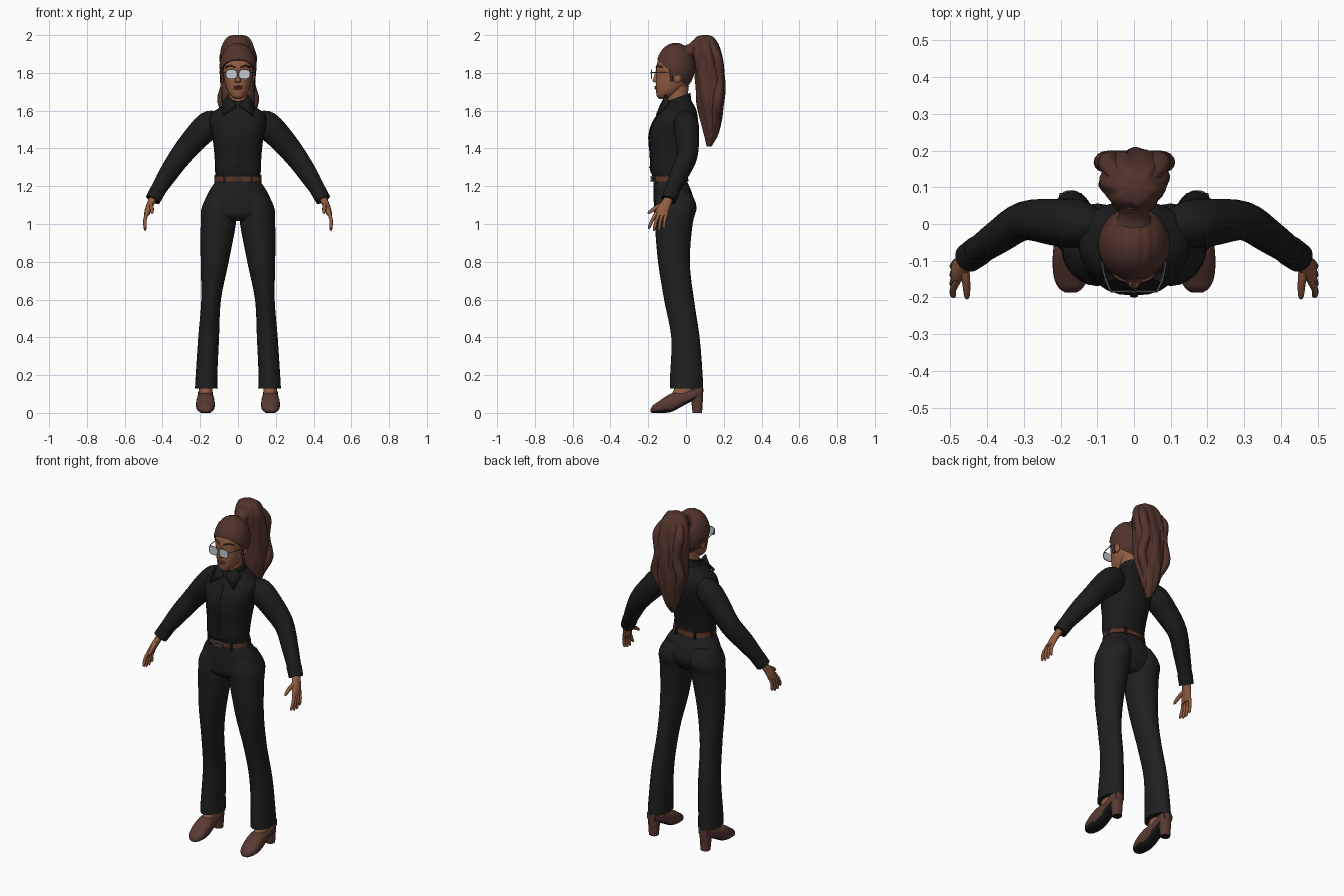
import bpy
import bmesh
from math import cos, sin, pi, radians, atan2, copysign
from mathutils import Vector, Quaternion, Matrix

if "Cube" in bpy.data.objects:
    bpy.data.objects.remove(bpy.data.objects["Cube"], do_unlink=True)


def material(name, *rgb):
    mat = bpy.data.materials.new(name)
    mat.use_nodes = True
    mat.diffuse_color = (*rgb, 1)
    bsdf = next(n for n in mat.node_tree.nodes if n.type == 'BSDF_PRINCIPLED')
    bsdf.inputs["Base Color"].default_value = (*rgb, 1)
    bsdf.inputs["Roughness"].default_value = 0.7
    return mat


shirt = material("black shirt", .011, .011, .012)
cloth = material("charcoal trousers", .014, .014, .015)
skin = material("warm skin", .29, .11, .055)
hair = material("dark brown hair", .085, .034, .025)
leather = material("brown shoe leather", .1, .042, .032)
belt_brown = material("belt brown", .11, .035, .022)
sole_black = material("sole black", .01, .01, .01)
lens_grey = material("pale lens", .55, .6, .64)
metal = material("grey metal", .22, .21, .2)
lip = material("lip", .2, .055, .04)

LEVEL = Quaternion()
FORWARD = Quaternion((1, 0, 0), pi / 2)


def finish(name, bm, mats, mirror=False):
    bmesh.ops.recalc_face_normals(bm, faces=bm.faces)
    mesh = bpy.data.meshes.new(name)
    bm.to_mesh(mesh)
    bm.free()
    obj = bpy.data.objects.new(name, mesh)
    bpy.context.collection.objects.link(obj)
    for mat in mats:
        mesh.materials.append(mat)
    bpy.ops.object.select_all(action='DESELECT')
    obj.select_set(True)
    bpy.context.view_layer.objects.active = obj
    bpy.ops.object.shade_smooth_by_angle(angle=radians(50))
    if mirror:
        obj.modifiers.new("mirror", 'MIRROR')
    return obj


def smooth_rows(rows, steps):
    """Catmull-Rom interpolation of every number in the rows."""
    rows = [rows[0], *rows, rows[-1]]
    out = []
    for a, b, c, d in zip(rows, rows[1:], rows[2:], rows[3:]):
        for k in range(steps):
            t = k / steps
            out.append([q + t / 2 * (r - p + t * (2*p - 5*q + 4*r - s + t * (3*(q - r) + s - p)))
                        for p, q, r, s in zip(a, b, c, d)])
    return out + [list(rows[-1])]


def loft(name, mat, rows, frame=None, mirror=False, sides=24, steps=4, square=1, ripple=None):
    """Skin elliptical rings (x, y, z, a, b); without a frame they follow the path."""
    rows = smooth_rows(rows, steps)
    centres = [Vector(r[:3]) for r in rows]
    bm = bmesh.new()
    rings = []
    for i, (x, y, z, a, b) in enumerate(rows):
        along = centres[min(i + 1, len(rows) - 1)] - centres[max(i - 1, 0)]
        turn = frame or along.to_track_quat('Z', 'Y')
        ring = []
        for k in range(sides):
            ang = 2 * pi * k / sides
            c, s = (copysign(abs(f) ** square, f) for f in (cos(ang), sin(ang)))
            grow = ripple(ang, z) if ripple else 1
            local = Vector((max(a, .001) * c, max(b, .001) * s, 0)) * grow
            ring.append(bm.verts.new(centres[i] + turn @ local))
        rings.append(ring)
    for low, high in zip(rings, rings[1:]):
        for k in range(sides):
            j = (k + 1) % sides
            bm.faces.new((low[k], low[j], high[j], high[k]))
    bm.faces.new(rings[0])
    bm.faces.new(rings[-1])
    return finish(name, bm, [mat], mirror)


def upright(name, mat, rows, **options):
    """Loft level rings given as (height, front, back, half width, x)."""
    full = [(*r, 0)[:5] for r in rows]
    return loft(name, mat, [(x, (f + b) / 2, z, w, (b - f) / 2) for z, f, b, w, x in full],
                LEVEL, **options)


def tube(name, mat, points, radius, **options):
    return loft(name, mat, [(*p, radius, radius) for p in points], sides=10, **options)


def ball(name, mat, centre, size, mirror=False):
    bm = bmesh.new()
    bmesh.ops.create_uvsphere(bm, u_segments=24, v_segments=14, radius=1,
                              matrix=Matrix.LocRotScale(Vector(centre), None, Vector(size)))
    return finish(name, bm, [mat], mirror)


def box(name, mat, centre, size, mirror=False):
    bm = bmesh.new()
    bmesh.ops.create_cube(bm, size=1, matrix=Matrix.LocRotScale(Vector(centre), None, Vector(size)))
    return finish(name, bm, [mat], mirror)


# Shirt body, collar and placket
upright("shirt_body", shirt, [
    (1.23, -.17, 0, .113), (1.28, -.185, 0, .121), (1.36, -.187, .02, .124), (1.46, -.195, .05, .135),
    (1.53, -.178, .063, .15), (1.58, -.148, .06, .145), (1.615, -.128, .05, .1), (1.65, -.11, .03, .055)],
    square=.88)
loft("collar_stand", shirt, [(0, -.045, 1.605, .08, .082), (0, -.042, 1.64, .066, .073),
                             (0, -.04, 1.672, .06, .068)], Quaternion((1, 0, 0), .35))
bm = bmesh.new()
bm.faces.new([bm.verts.new(p) for p in (
    (.004, -.128, 1.625), (.05, -.1, 1.68), (.082, -.088, 1.635), (.078, -.15, 1.572))])
collar = finish("collar_leaf", bm, [shirt], True)
collar.modifiers.new("thickness", 'SOLIDIFY').thickness = .012
loft("button_placket", shirt, [(0, -.185, 1.27, .011, .004), (0, -.188, 1.36, .011, .004),
                               (0, -.196, 1.46, .011, .004), (0, -.179, 1.53, .011, .004),
                               (0, -.149, 1.58, .011, .004)], LEVEL)
for i in range(4):
    ball("shirt_button", sole_black, (0, -.19 - .004 * (i > 1), 1.3 + .055 * i), (.004, .006, .004))

# Sleeves and cuffs
loft("sleeve", shirt, [
    (.10, -.005, 1.545, .045, .055), (.15, 0, 1.525, .066, .074), (.215, .005, 1.465, .064, .069),
    (.30, .008, 1.365, .053, .06), (.37, -.035, 1.265, .046, .052), (.445, -.088, 1.145, .036, .036)],
    mirror=True)
loft("cuff", shirt, [(.424, -.073, 1.178, .042, .042), (.451, -.092, 1.128, .04, .04)], mirror=True)

# Hands
upright("palm", skin, [
    (1.15, -.108, -.062, .022, .443), (1.115, -.132, -.074, .021, .46),
    (1.075, -.158, -.088, .018, .476), (1.045, -.165, -.098, .014, .485)], mirror=True)
for i in range(4):
    y, drop = -.156 + .018 * i, .01 * (i in (1, 2))
    tip = y - .038 + .008 * i
    loft("finger", skin, [(.482, y, 1.06, .01, .01), (.493, (y + tip) / 2 - .004, 1.02, .009, .009),
                          (.492, tip, .985 - drop, .008, .008), (.488, tip, .976 - drop, .003, .003)],
         mirror=True, sides=10)
loft("thumb", skin, [(.462, -.115, 1.105, .013, .015), (.457, -.16, 1.085, .011, .012),
                     (.455, -.195, 1.062, .008, .008), (.455, -.203, 1.055, .003, .003)],
     mirror=True, sides=10)

# Trousers
upright("trouser_hips", cloth, [
    (1.25, -.173, .002, .116), (1.22, -.173, .008, .123), (1.17, -.172, .03, .155),
    (1.10, -.17, .046, .184), (1.05, -.165, .03, .185), (1.015, -.13, 0, .12)], square=.9)
upright("trouser_leg", cloth, [
    (1.17, -.15, .025, .07, .08), (1.09, -.168, .056, .092, .099), (1.0, -.165, .035, .093, .104),
    (.8, -.148, .02, .074, .123), (.6, -.116, .042, .052, .142), (.4, -.078, .072, .055, .155),
    (.2, -.084, .088, .057, .166), (.13, -.086, .09, .06, .167)], mirror=True)

# Belt with buckle and loops
upright("belt", belt_brown, [(1.225, -.181, .014, .125), (1.252, -.18, .01, .122)], square=.9)
for side, size in ((1, (.005, .01, .03)), (0, (.05, .01, .005))):
    for sign in (-1, 1):
        box("buckle_bar", metal, (.024 * sign * side, -.184, 1.238 + .013 * sign * (1 - side)), size)
box("buckle_tongue", metal, (.008, -.184, 1.238), (.03, .01, .004))
for x, y in ((.07, -.16), (.118, -.075), (.06, -.004)):
    box("belt_loop", cloth, (x, y, 1.237), (.014, .024, .045), mirror=True)

# Shoes: the undersides are black
spans = [(-.187, .004, .02, .015), (-.175, 0, .04, .032), (-.15, 0, .057, .045), (-.11, 0, .085, .05),
         (-.07, .008, .106, .048), (-.02, .035, .112, .043), (.04, .065, .13, .04), (.085, .085, .15, .03)]
shoe = loft("shoe", leather, [(.172, y, (lo + hi) / 2, w, (hi - lo) / 2) for y, lo, hi, w in spans],
            FORWARD, mirror=True, square=.8)
heel = upright("shoe_heel", leather, [(.13, .015, .092, .034, .172), (.08, .025, .09, .031, .172),
                                      (0, .035, .085, .026, .172)], mirror=True, square=.8)
for obj, limit in ((shoe, -.6), (heel, -.9)):
    obj.data.materials.append(sole_black)
    for face in obj.data.polygons:
        face.material_index = int(face.normal.z < limit)
upright("ankle", skin, [(.085, -.078, .04, .035, .17), (.12, -.066, .05, .036, .17),
                        (.17, -.04, .055, .035, .17)], mirror=True)

# Neck, head and face
upright("neck", skin, [(1.6, -.1, .01, .055), (1.66, -.095, .008, .048), (1.73, -.1, .015, .05)])
upright("head", skin, [
    (1.663, -.142, -.1, .016), (1.675, -.154, -.07, .034), (1.70, -.158, -.03, .053),
    (1.735, -.16, .005, .066), (1.78, -.158, .028, .076), (1.83, -.157, .033, .082),
    (1.87, -.146, .028, .08), (1.92, -.11, -.01, .05)], square=.95)
upright("nose", skin, [(1.748, -.162, -.14, .012), (1.758, -.177, -.14, .016), (1.775, -.172, -.14, .01),
                       (1.815, -.16, -.14, .007)], sides=14)
for z in (1.717, 1.727):
    ball("lip", lip, (0, -.159, z), (.023, .008, .0055))
ball("ear", skin, (.081, -.045, 1.775), (.011, .02, .03), mirror=True)
tube("eyebrow", hair, [(.014, -.157, 1.828), (.04, -.15, 1.838), (.064, -.125, 1.829)], .004, mirror=True)

# Glasses
rim = [(.034 + .029 * copysign(abs(cos(a)) ** .7, cos(a)), -.184,
        1.793 + .024 * copysign(abs(sin(a)) ** .7, sin(a)))
       for a in (2 * pi * k / 20 for k in range(21))]
tube("glasses_rim", metal, rim, .0025, steps=1, mirror=True)
loft("lens", lens_grey, [(.034, -.181, 1.793, .028, .023), (.034, -.186, 1.793, .028, .023)],
     FORWARD, mirror=True, square=.7)
tube("glasses_bridge", metal, [(-.008, -.184, 1.798), (0, -.186, 1.802), (.008, -.184, 1.798)], .0025)
tube("glasses_temple", metal, [(.063, -.184, 1.803), (.083, -.13, 1.802), (.09, -.04, 1.798)],
     .0025, mirror=True)

# Swept-back hair, trimmed along the hairline and combed into ridges
bm = bmesh.new()
bmesh.ops.create_uvsphere(bm, u_segments=64, v_segments=32, radius=1, matrix=Matrix.LocRotScale(
    Vector((0, -.055, 1.83)), None, Vector((.098, .102, .128))))
for v in bm.verts:
    ridge = sin(22 * atan2(v.co.x, v.co.z - 1.84))
    v.co += Vector((v.co.x, 0, v.co.z - 1.83)) * .014 * ridge
bmesh.ops.bisect_plane(bm, geom=bm.verts[:] + bm.edges[:] + bm.faces[:], plane_co=(0, -.06, 1.79),
                       plane_no=(0, -.88, -1), clear_outer=True)
bmesh.ops.holes_fill(bm, edges=[e for e in bm.edges if e.is_boundary])
finish("hair_cap", bm, [hair])
loft("hair_tie", hair, [(0, .005, 1.905, .05, .045), (0, .03, 1.92, .04, .036),
                        (0, .06, 1.935, .05, .045)])
tube("sideburn", hair, [(.083, -.085, 1.83), (.085, -.078, 1.79), (.08, -.075, 1.755)], .007, mirror=True)

# Ponytail: a wavy, lobed mass with loose locks
upright("ponytail", hair, [
    (2.0, .085, .12, .025), (1.985, .05, .15, .058), (1.93, .032, .182, .084), (1.85, .042, .198, .092),
    (1.75, .052, .205, .092), (1.65, .058, .2, .088), (1.55, .075, .188, .066), (1.47, .095, .17, .04),
    (1.41, .11, .135, .01)], sides=48, steps=6,
    ripple=lambda a, z: 1 + .055 * sin(6 * a + 14 * z) + .025 * sin(11 * a - 20 * z))
for i, x in enumerate((-.07, -.025, .03, .072)):
    sway = .014 * (-1) ** i
    loft("ponytail_lock", hair, [
        (x * .5, .12, 1.975, .02, .018), (x, .165, 1.89, .028, .025), (x + sway, .175, 1.77, .028, .026),
        (x - sway, .168, 1.65, .026, .026), (x * .8 + sway, .15, 1.54, .018, .02),
        (x * .5, .13, 1.45, .004, .004)], LEVEL, sides=14)
